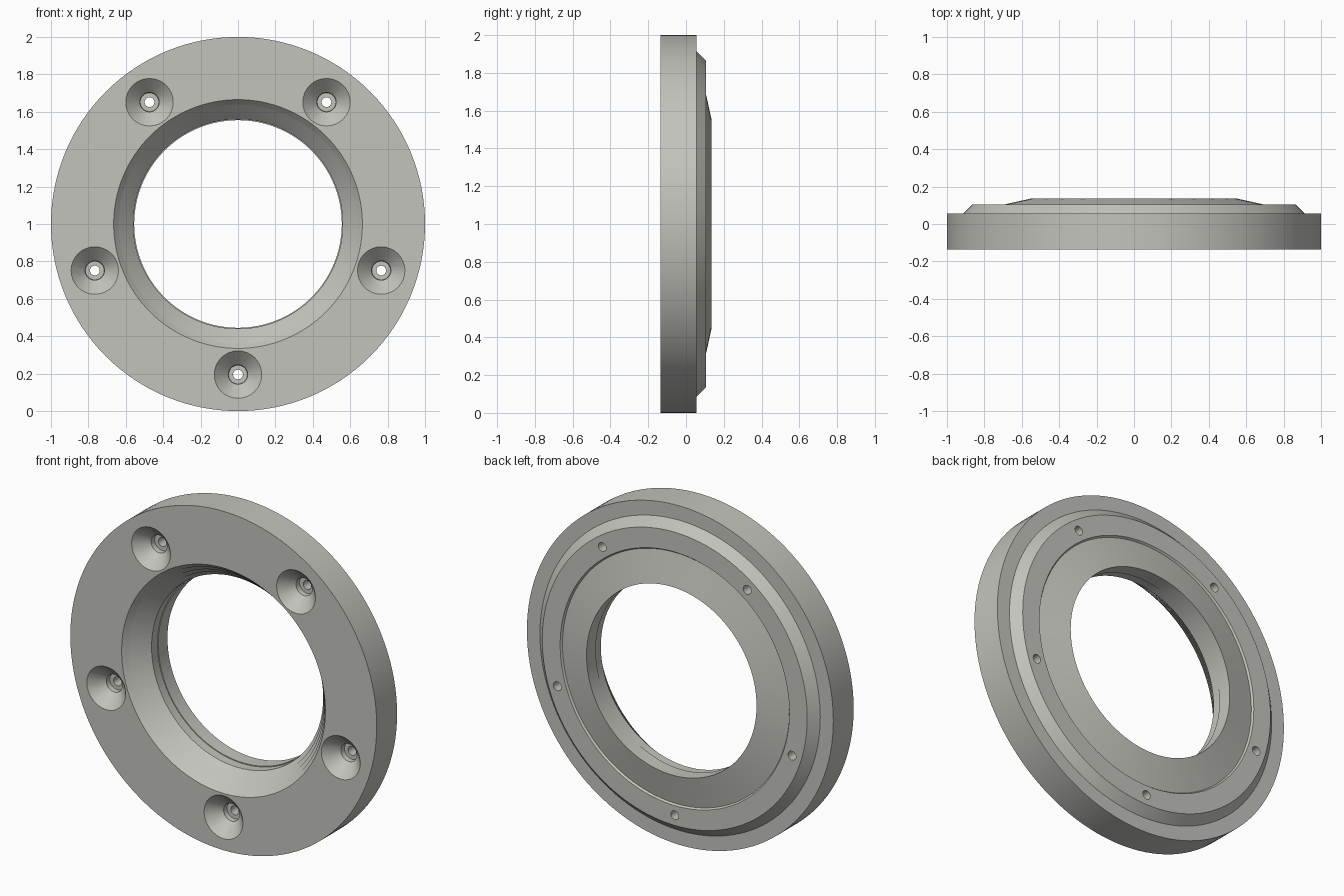
import bpy, bmesh, math
from mathutils import Matrix, Vector

if "Cube" in bpy.data.objects:
    bpy.data.objects.remove(bpy.data.objects["Cube"])

grey = bpy.data.materials.new("light warm grey")
grey.diffuse_color = (0.55, 0.55, 0.51, 1)
grey.use_nodes = True
grey.node_tree.nodes["Principled BSDF"].inputs["Base Color"].default_value = grey.diffuse_color


def revolve(name, profile, steps, location):
    """Turn a (radius, depth) outline about the y axis into a solid."""
    bm = bmesh.new()
    verts = [bm.verts.new((r, y, 0)) for r, y in profile]
    edges = [bm.edges.new((verts[i], verts[(i + 1) % len(verts)]))
             for i in range(len(verts))]
    bmesh.ops.spin(bm, geom=verts + edges, cent=(0, 0, 0), axis=(0, 1, 0),
                   angle=math.tau, steps=steps, use_duplicate=False)
    bmesh.ops.remove_doubles(bm, verts=bm.verts, dist=1e-5)
    # drop anything collapsed on the axis
    bmesh.ops.dissolve_degenerate(bm, dist=1e-6, edges=bm.edges)
    loose = [e for e in bm.edges if not e.link_faces]
    bmesh.ops.delete(bm, geom=loose, context='EDGES')
    bmesh.ops.recalc_face_normals(bm, faces=bm.faces)
    mesh = bpy.data.meshes.new(name)
    bm.to_mesh(mesh)
    bm.free()
    mesh.materials.append(grey)
    obj = bpy.data.objects.new(name, mesh)
    obj.location = location
    bpy.context.collection.objects.link(obj)
    return obj


# Outer rim, chamfered back step, recessed back cone and rear lip
outline = [
    (1.0, -0.135), (1.0, 0.055), (0.915, 0.055), (0.865, 0.105),
    (0.748, 0.105), (0.74, 0.094), (0.555, 0.135), (0.555, 0.049),
    (0.56, 0.049),
]
# Tapered front bore with three fine undercut grooves
bore_back, bore_front, bands = (0.56, -0.006), (0.665, -0.135), 4
outline.append(bore_back)
for i in range(1, bands):
    t = i / bands
    r = bore_back[0] + t * (bore_front[0] - bore_back[0])
    y = bore_back[1] + t * (bore_front[1] - bore_back[1])
    outline += [(r + 0.004, y), (r, y - 0.001)]
outline.append(bore_front)
ring = revolve("flange_ring", outline, 128, (0, 0, 1))

# Five countersunk screw holes
hole = [(0, -0.16), (0.152, -0.16), (0.052, -0.06), (0.05, -0.03),
        (0.026, -0.03), (0.026, 0.16), (0, 0.16)]
for k in range(5):
    a = math.radians(-90 + 72 * k)
    pos = Vector((0.805 * math.cos(a), 0, 1 + 0.805 * math.sin(a)))
    cutter = revolve("screw_hole_cutter", hole, 32, pos)
    cutter.hide_render = True
    cutter.hide_set(True)
    cut = ring.modifiers.new("screw_hole", 'BOOLEAN')
    cut.operation = 'DIFFERENCE'
    cut.solver = 'EXACT'
    cut.object = cutter

# Apply the cuts and remove the cutters
bpy.context.view_layer.update()
result = bpy.data.meshes.new_from_object(
    ring.evaluated_get(bpy.context.evaluated_depsgraph_get()))
ring.modifiers.clear()
ring.data = result
for obj in list(bpy.data.objects):
    if obj.name.startswith("screw_hole_cutter"):
        bpy.data.objects.remove(obj)

bpy.context.view_layer.objects.active = ring
ring.select_set(True)
bpy.ops.object.shade_smooth_by_angle(angle=math.radians(30))
